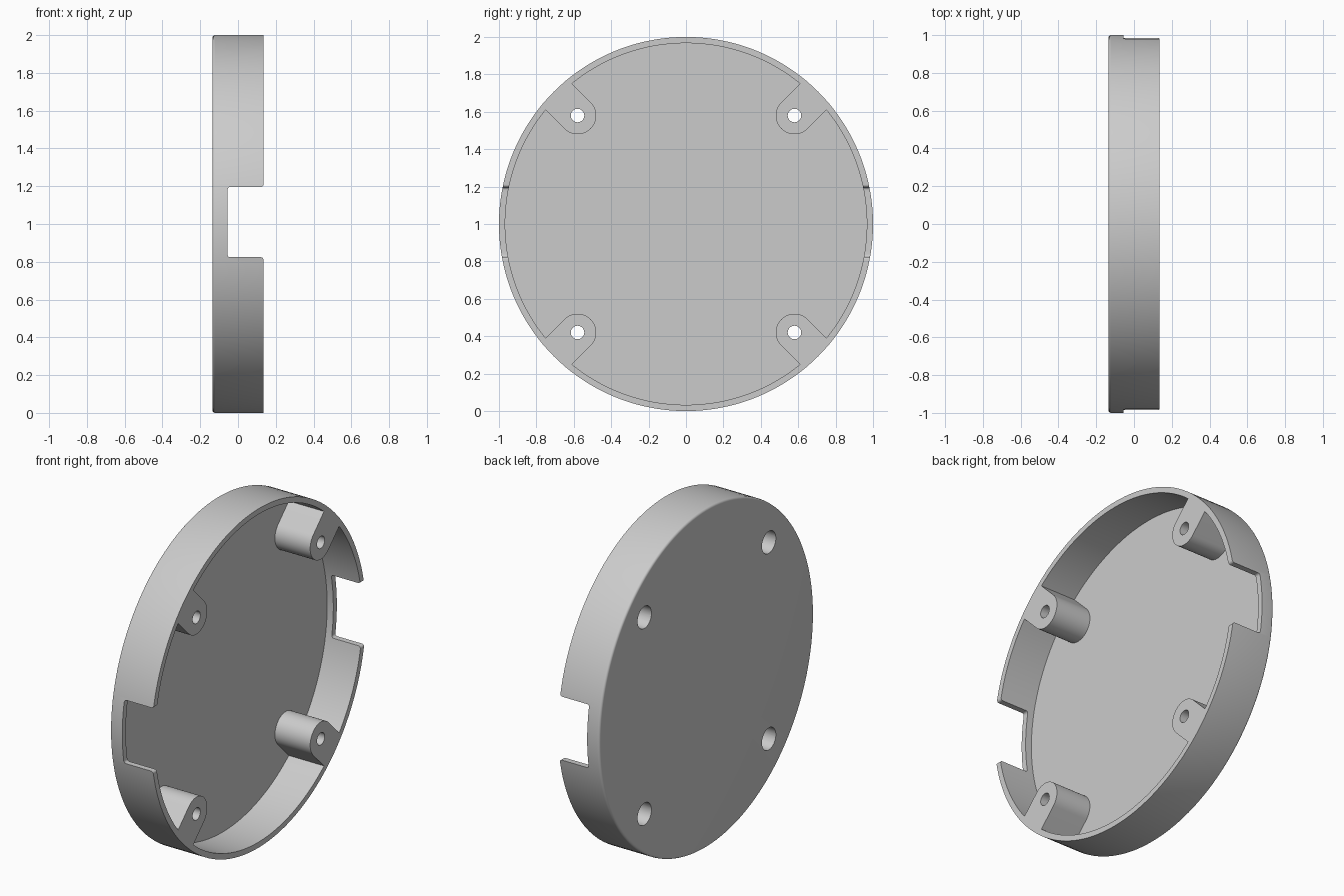
import bpy, bmesh
from math import pi, sin, cos, radians
from mathutils import Matrix, Vector

if "Cube" in bpy.data.objects:
    bpy.data.objects.remove(bpy.data.objects["Cube"])

BACK, RIM, FLOOR = -0.135, 0.135, -0.095      # positions along x
OUTER, INNER = 1.0, 0.967                     # wall radii
CENTRE = Matrix.Translation((0, 0, 1))
SCREW_DIST = 0.82
ANGLES = [radians(a) for a in (45, 135, 225, 315)]

grey = bpy.data.materials.new("plain grey")
grey.use_nodes = True
grey.diffuse_color = (0.6, 0.6, 0.6, 1)
grey.node_tree.nodes["Principled BSDF"].inputs["Base Color"].default_value = (0.6, 0.6, 0.6, 1)


def arc(cx, cy, r, start, end, n):
    return [(cx + r * cos(radians(start + (end - start) * i / n)),
             cy + r * sin(radians(start + (end - start) * i / n))) for i in range(n + 1)]


def make(name, bm, matrix):
    bmesh.ops.recalc_face_normals(bm, faces=bm.faces)
    bm.transform(matrix)
    mesh = bpy.data.meshes.new(name)
    bm.to_mesh(mesh)
    bm.free()
    mesh.materials.append(grey)
    obj = bpy.data.objects.new(name, mesh)
    bpy.context.collection.objects.link(obj)
    return obj


def prism(name, points, offset, matrix):
    """Extrude a closed outline of 3D points."""
    bm = bmesh.new()
    face = bm.faces.new([bm.verts.new(p) for p in points])
    new = bmesh.ops.extrude_face_region(bm, geom=[face])["geom"]
    bmesh.ops.translate(bm, vec=offset, verts=[v for v in new if isinstance(v, bmesh.types.BMVert)])
    return make(name, bm, matrix)


def lathe(name, profile, steps, matrix):
    """Revolve (x, radius) points about the x axis."""
    bm = bmesh.new()
    verts = [bm.verts.new((x, 0, r)) for x, r in profile]
    edges = [bm.edges.new(pair) for pair in zip(verts, verts[1:])]
    bmesh.ops.spin(bm, geom=verts + edges, cent=(0, 0, 0), axis=(1, 0, 0),
                   angle=2 * pi, steps=steps, use_duplicate=False)
    bmesh.ops.remove_doubles(bm, verts=bm.verts, dist=1e-5)
    return make(name, bm, matrix)


def combine(target, tool, operation):
    """Apply a boolean, then drop the tool."""
    mod = target.modifiers.new(operation, 'BOOLEAN')
    mod.operation, mod.solver, mod.object = operation, 'EXACT', tool
    bpy.context.view_layer.update()
    graph = bpy.context.evaluated_depsgraph_get()
    mesh = bpy.data.meshes.new_from_object(target.evaluated_get(graph))
    target.modifiers.clear()
    target.data = mesh
    bpy.data.objects.remove(tool)


# round cover: floor and wall with a softened back edge
soft = 0.014
profile = [(FLOOR, 0), (FLOOR, INNER), (RIM, INNER), (RIM, OUTER)]
profile += arc(BACK + soft, OUTER - soft, soft, 90, 180, 5) + [(BACK, 0)]
cover = lathe("round_cover", profile, 144, CENTRE)

# screw posts joined to the wall
post_r = 0.1
outline = arc(0, SCREW_DIST, post_r, 180, 360, 24) + [(post_r, 0.975), (-post_r, 0.975)]
post_base = FLOOR - 0.015
for a in ANGLES:
    post = prism("screw_post", [(post_base, y, z) for y, z in outline],
                 Vector((RIM - post_base, 0, 0)), CENTRE @ Matrix.Rotation(a, 4, 'X'))
    combine(cover, post, 'UNION')

# screw holes with a wider recess at the back
hole = [(BACK - 0.1, 0), (BACK - 0.1, 0.065), (BACK + 0.1, 0.065),
        (BACK + 0.1, 0.036), (RIM + 0.1, 0.036), (RIM + 0.1, 0)]
for a in ANGLES:
    spot = CENTRE @ Matrix.Rotation(a, 4, 'X') @ Matrix.Translation((0, 0, SCREW_DIST))
    combine(cover, lathe("hole_cutter", hole, 32, spot), 'DIFFERENCE')

# side notches, cut straight through front and back walls
half, r, bottom = 0.186, 0.014, -0.055
side = [(RIM + 0.1, half + r)] + arc(RIM - r, half + r, r, 0, -90, 5)
side += arc(bottom + r, half - r, r, 90, 180, 5)
notch = side + [(x, -z) for x, z in reversed(side)]
cutter = prism("notch_cutter", [(x, -1.2, z + 0.01) for x, z in notch], Vector((0, 2.4, 0)), CENTRE)
combine(cover, cutter, 'DIFFERENCE')

# smooth curves, crisp edges
bpy.ops.object.select_all(action='DESELECT')
cover.select_set(True)
bpy.context.view_layer.objects.active = cover
bpy.ops.object.shade_smooth_by_angle(angle=radians(30))
